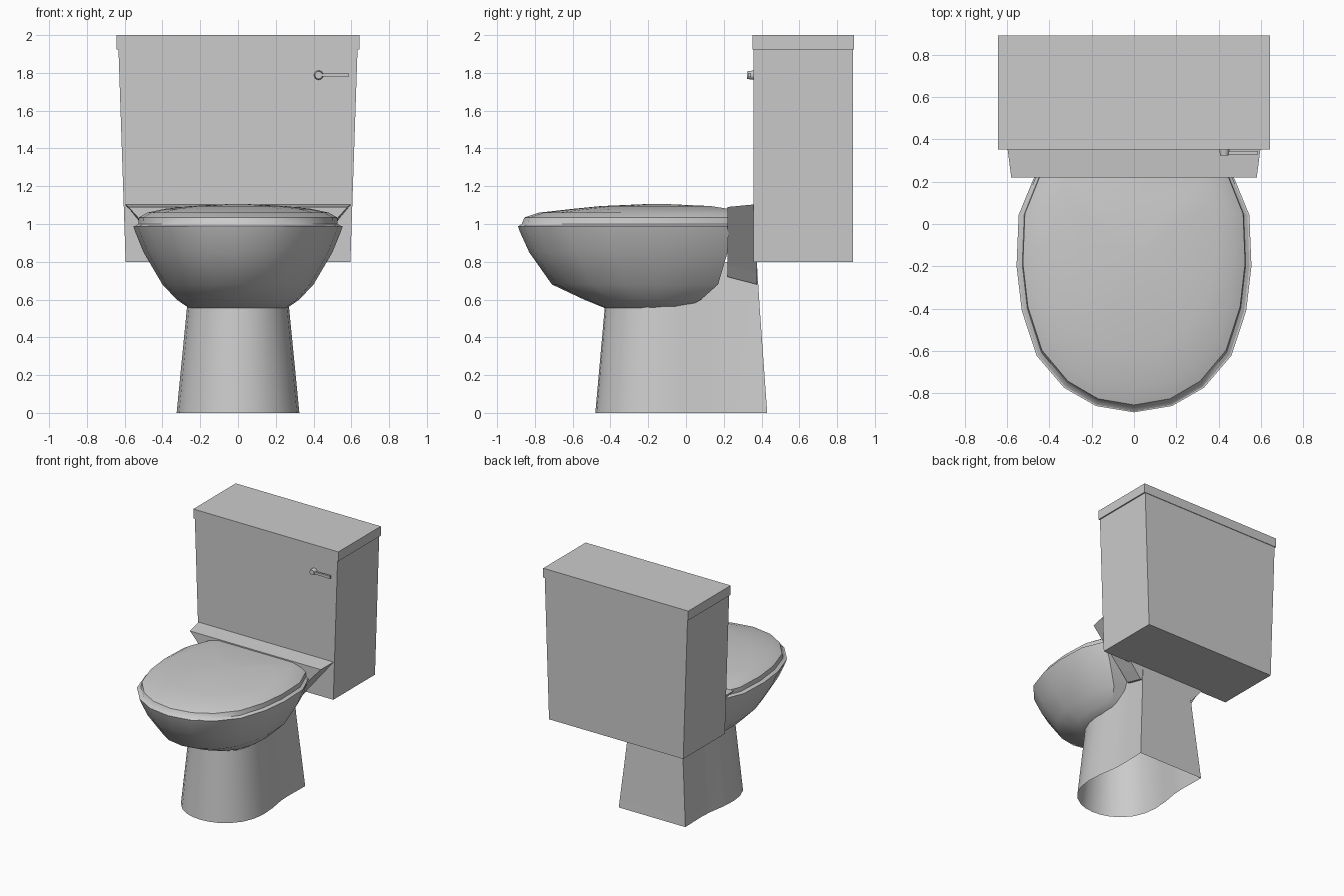
import bpy, bmesh, math
from mathutils import Matrix

if "Cube" in bpy.data.objects:
    bpy.data.objects.remove(bpy.data.objects["Cube"])


def finish(bm, name, angle=None):
    bmesh.ops.recalc_face_normals(bm, faces=bm.faces)
    me = bpy.data.meshes.new(name)
    bm.to_mesh(me)
    bm.free()
    ob = bpy.data.objects.new(name, me)
    bpy.context.collection.objects.link(ob)
    if angle:
        bpy.ops.object.select_all(action='DESELECT')
        ob.select_set(True)
        bpy.context.view_layer.objects.active = ob
        bpy.ops.object.shade_smooth_by_angle(angle=math.radians(angle))
    return ob


def skin(name, rings, cap_start=True, cap_end=True, angle=None):
    """Bridge a list of equal-length point rings."""
    bm = bmesh.new()
    vs = [[bm.verts.new(p) for p in r] for r in rings]
    n = len(vs[0])
    for a, b in zip(vs, vs[1:]):
        for i in range(n):
            j = (i + 1) % n
            bm.faces.new((a[i], a[j], b[j], b[i]))
    if cap_start:
        bm.faces.new(vs[0][::-1])
    if cap_end:
        bm.faces.new(vs[-1])
    return finish(bm, name, angle)


def loft(name, half, levels, **kw):
    """Mirror a half outline and fit it to each level (z, half width, front y, back y)."""
    outline = half + [(-x, y) for x, y in reversed(half) if x > 0]
    w = max(x for x, _ in half)
    y0, y1 = half[0][1], half[-1][1]
    rings = [[(x / w * hx, f + (y - y0) / (y1 - y0) * (b - f), z) for x, y in outline]
             for z, hx, f, b in levels]
    return skin(name, rings, **kw)


def box(name, z0, z1, hx0, hx1, y0, y1):
    rings = [[(-h, y0, z), (h, y0, z), (h, y1, z), (-h, y1, z)]
             for z, h in ((z0, hx0), (z1, hx1))]
    return skin(name, rings)


# Tank and its cover
box("tank", 0.80, 1.93, 0.595, 0.633, 0.357, 0.885)
box("tank_cover", 1.925, 2.0, 0.643, 0.643, 0.352, 0.89)

# Bowl and closed seat lid share one rounded outline
rim = [(0, -.885), (.18, -.855), (.33, -.77), (.46, -.62), (.53, -.41),
       (.555, -.2), (.545, .04), (.47, .22)]
loft("bowl", rim, [(.555, .26, -.43, 0), (.60, .325, -.54, .08), (.68, .40, -.71, .17),
                   (.85, .50, -.83, .22), (.96, .545, -.88, .225), (.99, .555, -.89, .225)],
     angle=40)
loft("seat_lid", rim, [(.99, .545, -.885, .225), (1.0, .528, -.87, .225),
                       (1.035, .525, -.855, .225), (1.06, .48, -.78, .225),
                       (1.08, .39, -.60, .225), (1.095, .25, -.45, .13),
                       (1.105, .06, -.22, -.09)], cap_start=False, angle=40)

# Pedestal, open underneath, round front and flat back
foot = [(0, -.48), (.07, -.473), (.14, -.45), (.215, -.40), (.275, -.33), (.312, -.24),
        (.325, -.14), (.318, -.02), (.295, .12), (.29, .22), (.295, .43)]
loft("pedestal", foot, [(0, .325, -.48, .43), (.56, .27, -.43, .39), (.80, .25, -.41, .375)],
     cap_start=False, cap_end=False, angle=35)

# Ledge joining bowl to tank
ledge = []
for y, hw, top, drop in ((.22, .58, 1.09, .04), (.375, .60, 1.105, 0)):
    right = [(hw, top), (.30, .74 + drop), (.25, .68 + drop)]
    pts = right + [(-x, z) for x, z in reversed(right)]
    ledge.append([(x, y, z) for x, z in pts])
skin("rear_ledge", ledge)

# Flush lever: pivot knob and tapered arm
bm = bmesh.new()
bmesh.ops.create_cone(bm, cap_ends=True, segments=16, radius1=.025, radius2=.02, depth=.035,
                      matrix=Matrix.Translation((.427, .341, 1.788)) @ Matrix.Rotation(math.radians(90), 4, 'X'))
finish(bm, "lever_knob", 40)
skin("lever_arm", [[(x, .328, 1.788 - h), (x, .344, 1.788 - h), (x, .344, 1.788 + h), (x, .328, 1.788 + h)]
                   for x, h in ((.43, .008), (.585, .011))])
